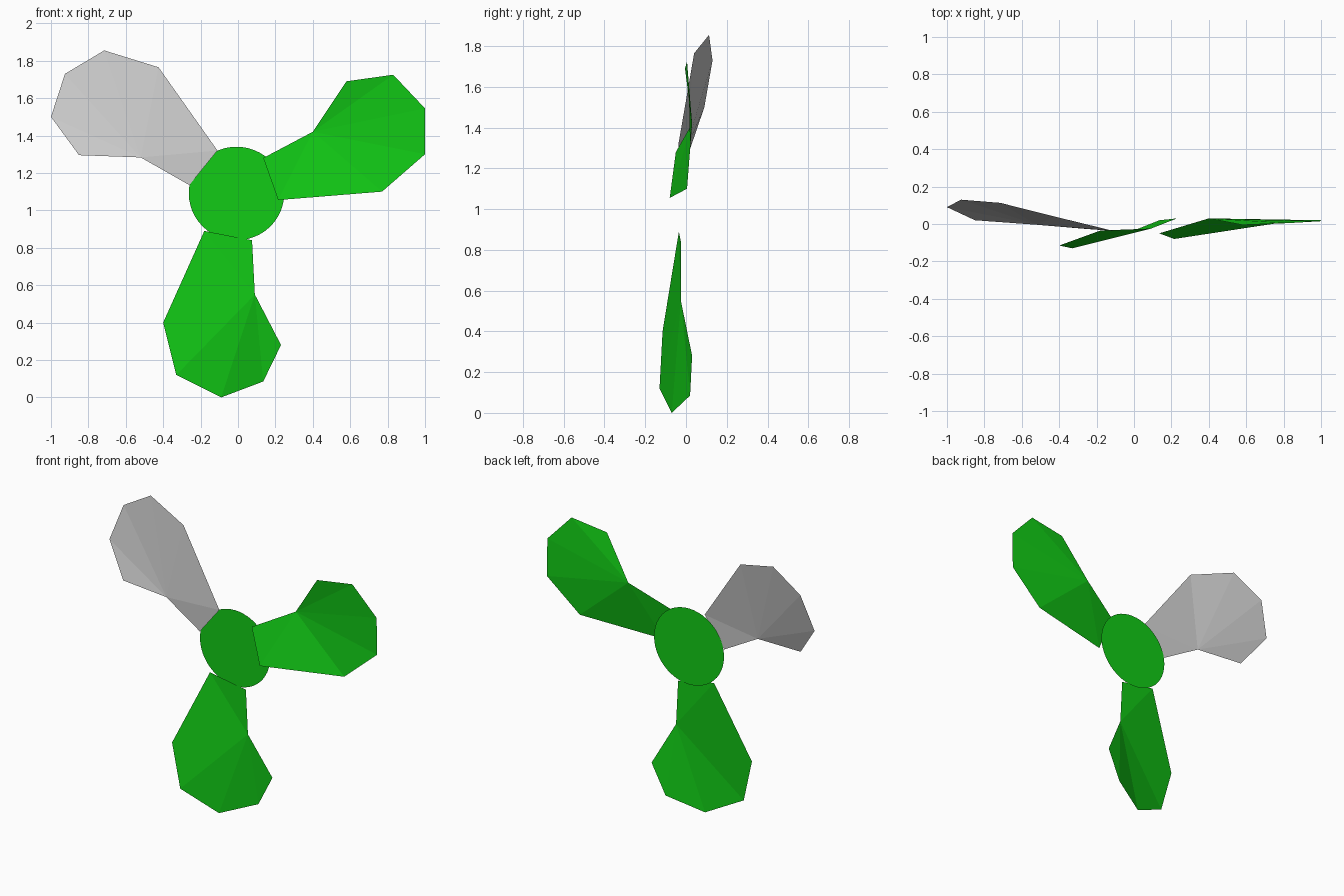
import bpy, bmesh
from mathutils import Matrix

if "Cube" in bpy.data.objects:
    bpy.data.objects.remove(bpy.data.objects["Cube"])

green = bpy.data.materials.new("green")
green.diffuse_color = (0.006, 0.6, 0.008, 1)
green.use_nodes = True
green.node_tree.nodes["Principled BSDF"].inputs["Base Color"].default_value = green.diffuse_color


def finish(bm, name, mat=None):
    mesh = bpy.data.meshes.new(name)
    bm.normal_update()
    bm.to_mesh(mesh)
    bm.free()
    obj = bpy.data.objects.new(name, mesh)
    bpy.context.collection.objects.link(obj)
    if mat:
        mesh.materials.append(mat)
    return obj


def blade(name, outline, mat=None):
    """Thin twisted blade: outline fanned from its inner notch (third point)."""
    bm = bmesh.new()
    v = [bm.verts.new(p) for p in outline]
    n = len(v)
    for i in range(1, n - 1):
        # outlines run clockwise seen from the front, so reverse to face -y
        bm.faces.new((v[2], v[(2 + i + 1) % n], v[(2 + i) % n]))
    return finish(bm, name, mat)


# Flat round hub
bm = bmesh.new()
bmesh.ops.create_circle(bm, cap_ends=True, segments=48, radius=1)
bmesh.ops.transform(
    bm, verts=bm.verts,
    matrix=Matrix.Translation((-0.008, -0.02, 1.09))
    @ Matrix.Rotation(1.5707963, 4, 'X') @ Matrix.Diagonal((0.255, 0.25, 1, 1)))
finish(bm, "hub", green)

# Blades: two root corners, notch, then around the rounded tip
blade("lower_blade", [
    (-0.18, -0.035, 0.89), (0.075, -0.025, 0.84), (0.09, -0.025, 0.55),
    (0.23, 0.03, 0.28), (0.135, 0.02, 0.085), (-0.09, -0.07, 0.0),
    (-0.33, -0.13, 0.12), (-0.40, -0.115, 0.40)], green)
blade("right_blade", [
    (0.215, -0.08, 1.055), (0.135, -0.05, 1.28), (0.40, 0.03, 1.42),
    (0.58, -0.005, 1.69), (0.83, 0.005, 1.725), (1.0, 0.015, 1.545),
    (1.0, 0.02, 1.30), (0.77, 0.005, 1.10)], green)
blade("left_blade", [
    (-0.11, -0.037, 1.32), (-0.26, -0.026, 1.135), (-0.52, -0.004, 1.283),
    (-0.85, 0.02, 1.295), (-1.0, 0.09, 1.50), (-0.925, 0.13, 1.73),
    (-0.715, 0.113, 1.855), (-0.425, 0.04, 1.765)])
